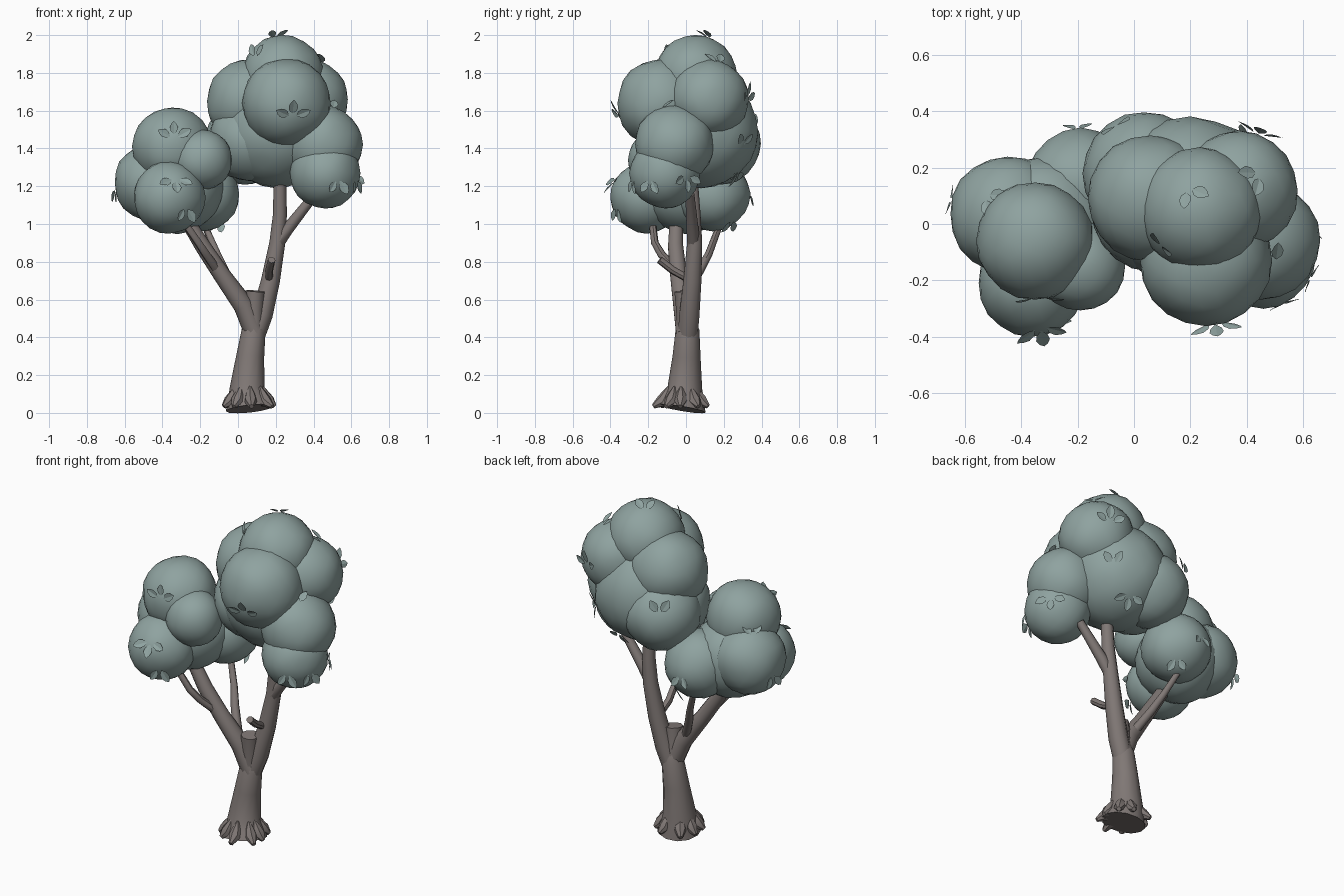
import bpy, bmesh, math, random
from mathutils import Vector, Matrix, noise

random.seed(4)
cube = bpy.data.objects.get("Cube")
if cube:
    bpy.data.objects.remove(cube, do_unlink=True)


def material(name, rgb):
    m = bpy.data.materials.new(name)
    m.use_nodes = True
    m.diffuse_color = (*rgb, 1)
    bsdf = next(n for n in m.node_tree.nodes if n.type == 'BSDF_PRINCIPLED')
    bsdf.inputs["Base Color"].default_value = (*rgb, 1)
    bsdf.inputs["Roughness"].default_value = 0.9
    return m


FOLIAGE = material("grey green foliage", (0.275, 0.365, 0.352))
BARK = material("grey brown bark", (0.215, 0.187, 0.178))
Z = Vector((0, 0, 1))


def finish(bm, name, mat, angle):
    mesh = bpy.data.meshes.new(name)
    bm.to_mesh(mesh)
    bm.free()
    mesh.materials.append(mat)
    ob = bpy.data.objects.new(name, mesh)
    bpy.context.collection.objects.link(ob)
    bpy.ops.object.select_all(action='DESELECT')
    ob.select_set(True)
    bpy.context.view_layer.objects.active = ob
    bpy.ops.object.shade_smooth_by_angle(angle=math.radians(angle))


def limb(name, path, sides=10):
    """Tapered tube through (x, y, z, radius) stations with flat ends."""
    bm = bmesh.new()
    pts = [Vector(p[:3]) for p in path]
    rings = []
    for i, p in enumerate(pts):
        tangent = pts[min(i + 1, len(pts) - 1)] - pts[max(i - 1, 0)]
        turn = Z.rotation_difference(tangent.normalized())
        ring = []
        for k in range(sides):
            a = math.tau * k / sides
            ring.append(bm.verts.new(p + turn @ (Vector((math.cos(a), math.sin(a), 0)) * path[i][3])))
        rings.append(ring)
    for low, high in zip(rings, rings[1:]):
        for k in range(sides):
            n = (k + 1) % sides
            bm.faces.new((low[k], low[n], high[n], high[k]))
    bm.faces.new(rings[0][::-1])
    bm.faces.new(rings[-1])
    bmesh.ops.recalc_face_normals(bm, faces=bm.faces)
    finish(bm, name, BARK, 45)


# Trunk and main forks
limb("trunk", [(0.06, -0.02, 0.022, 0.125), (0.055, -0.012, 0.07, 0.11), (0.048, -0.006, 0.13, 0.092),
               (0.065, 0.003, 0.3, 0.074), (0.083, 0.008, 0.44, 0.063), (0.085, 0.01, 0.5, 0.04)], 12)
limb("right_fork", [(0.085, 0.008, 0.4, 0.055), (0.128, 0.018, 0.52, 0.056), (0.172, 0.034, 0.7, 0.05),
                    (0.208, 0.046, 0.9, 0.042), (0.222, 0.042, 1.05, 0.037), (0.222, 0.03, 1.25, 0.033)])
limb("left_fork", [(0.09, 0, 0.42, 0.055), (0.03, -0.015, 0.57, 0.055), (-0.085, -0.04, 0.73, 0.046),
                   (-0.185, -0.055, 0.88, 0.042), (-0.29, -0.05, 1.05, 0.036)])
limb("cut_stub", [(0.083, 0.005, 0.43, 0.055), (0.086, -0.005, 0.55, 0.05), (0.092, -0.012, 0.645, 0.052)])

# Side branches
limb("right_side_branch", [(0.2, 0.04, 0.88, 0.033), (0.26, 0.035, 0.97, 0.032), (0.41, 0.02, 1.16, 0.024)], 8)
limb("front_twig_stub", [(0.165, 0.01, 0.71, 0.02), (0.165, -0.07, 0.755, 0.021), (0.178, -0.14, 0.81, 0.02)], 8)
limb("left_front_branch", [(-0.1, -0.04, 0.74, 0.025), (-0.17, -0.13, 0.84, 0.022),
                           (-0.21, -0.165, 0.9, 0.02), (-0.3, -0.18, 1.03, 0.018)], 8)
limb("left_back_branch", [(0.01, -0.01, 0.6, 0.028), (-0.07, 0.07, 0.75, 0.024),
                          (-0.11, 0.12, 0.84, 0.02), (-0.18, 0.18, 1.0, 0.017)], 8)

# Flared roots around the foot
for i in range(9):
    a = math.tau * (i + random.uniform(-0.2, 0.2)) / 9
    d = Vector((math.cos(a), math.sin(a), 0))
    c = Vector((0.057, -0.02, 0))
    reach = random.uniform(0.135, 0.155)
    path = []
    for dist, z, r in ((0.072, 0.14, 0.006), (0.085, 0.1, 0.026),
                       (0.105, 0.062, 0.035), (reach, 0.034, 0.013)):
        path.append((*(c + d * dist + Z * z), r))
    limb(f"root_{i + 1}", path, 7)

# Foliage balls: x, y, z, radius
BALLS = {
    "right_crown_core": (0.2, 0.08, 1.49, 0.3),
    "right_crown_top": (0.235, 0.05, 1.78, 0.22),
    "right_crown_front": (0.255, -0.13, 1.64, 0.235),
    "right_crown_inner": (0.06, 0.09, 1.65, 0.225),
    "right_crown_inner_low": (0.06, 0.05, 1.44, 0.215),
    "right_crown_outer": (0.37, 0.12, 1.66, 0.213),
    "right_crown_side": (0.45, -0.06, 1.42, 0.21),
    "right_crown_low": (0.46, -0.11, 1.27, 0.187),
    "right_crown_back": (0.035, 0.18, 1.425, 0.217),
    "left_crown_core": (-0.32, 0, 1.19, 0.24),
    "left_crown_top": (-0.35, -0.06, 1.41, 0.21),
    "left_crown_front": (-0.365, -0.21, 1.14, 0.19),
    "left_crown_inner": (-0.19, -0.15, 1.34, 0.16),
    "left_crown_outer": (-0.45, 0.035, 1.22, 0.207),
    "left_crown_back": (-0.19, 0.14, 1.16, 0.197),
}
for name, (x, y, z, r) in BALLS.items():
    bm = bmesh.new()
    bmesh.ops.create_icosphere(bm, subdivisions=3, radius=r)
    centre = Vector((x, y, z))
    for v in bm.verts:
        # gentle lumps keep the balls from being perfect
        v.co = centre + v.co * (1 + 0.04 * noise.noise((v.co + centre) * 8))
    finish(bm, name, FOLIAGE, 60)


def add_leaf(bm, base, along, normal, size):
    """Pointed oval leaf folded along its midrib."""
    side = along.cross(normal).normalized()
    up = side.cross(along)
    mid, left, right = [], [], []
    for t, w in ((0, 0), (0.25, 0.24), (0.55, 0.3), (0.82, 0.18), (1, 0)):
        p = base + along * t * size
        mid.append(bm.verts.new(p))
        if w:
            lift = up * w * 0.2 * size
            left.append(bm.verts.new(p + side * w * size + lift))
            right.append(bm.verts.new(p - side * w * size + lift))
    for edge in (left, right):
        bm.faces.new((mid[0], edge[0], mid[1]))
        for k in (0, 1):
            bm.faces.new((mid[k + 1], edge[k], edge[k + 1], mid[k + 2]))
        bm.faces.new((mid[3], edge[2], mid[4]))
    for f in bm.faces:
        f.normal_update()
        if f.normal.dot(normal) < 0:
            f.normal_flip()


# Small leaf sprigs: low ones hang, high ones point up
SPRIGS = [
    (0.09, -0.08, 1.87), (0.29, -0.36, 1.56), (0.6, -0.18, 1.25), (0.6, 0, 1.26),
    (0.52, -0.26, 1.25), (-0.34, -0.25, 1.45), (-0.33, -0.38, 1.25), (-0.63, 0.08, 1.2),
    (-0.54, 0.11, 1.41), (0.19, 0.13, 1.97), (0.45, 0.18, 1.84), (0.44, 0.31, 1.65),
    (-0.07, 0.36, 1.5), (0.4, 0.3, 1.4), (0.27, 0.3, 1.26), (-0.2, 0.33, 1.17),
    (0.5, -0.14, 1.59), (-0.28, -0.36, 1.1), (-0.1, 0.25, 1.03),
]
for i, spot in enumerate(SPRIGS):
    spot = Vector(spot)
    ball = max(BALLS.values(), key=lambda b: b[3] - (spot - Vector(b[:3])).length)
    centre = Vector(ball[:3])
    n = (spot - centre).normalized()
    base = centre + n * ball[3]
    lean = Z if spot.z > 1.3 else -Z
    tangent = (lean - n * lean.dot(n)).normalized()
    count = random.choice((2, 2, 3))
    bm = bmesh.new()
    for k in range(count):
        out = Matrix.Rotation((k - (count - 1) / 2) * 1.1, 3, n) @ tangent
        along = (out + n * 0.2).normalized()
        add_leaf(bm, base + out * 0.022, along, n, random.uniform(0.07, 0.085))
    finish(bm, f"leaf_sprig_{i + 1}", FOLIAGE, 20)
